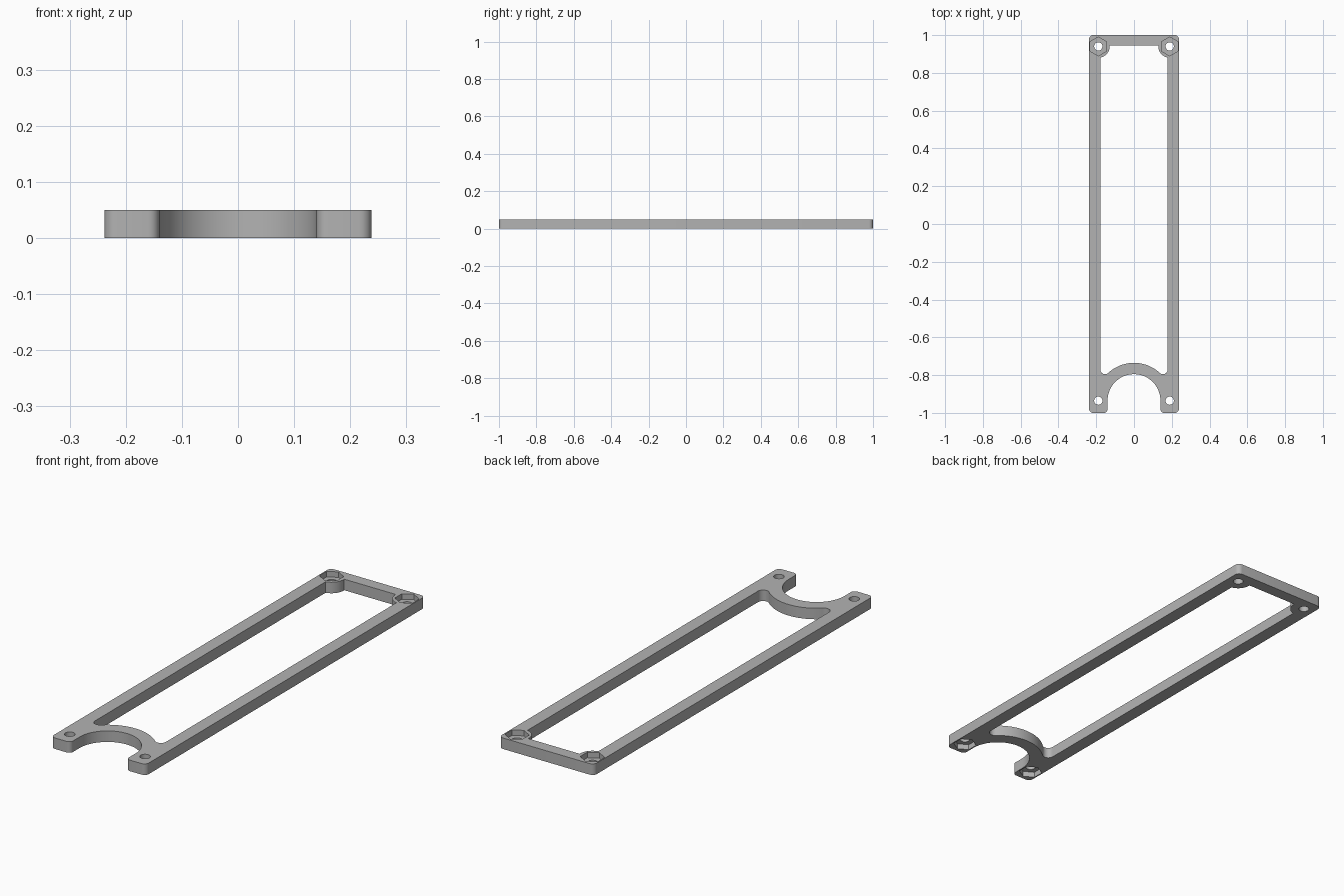
import bpy, bmesh
from math import cos, sin, radians, pi

cube = bpy.data.objects.get("Cube")
if cube:
    bpy.data.objects.remove(cube, do_unlink=True)

THICK = 0.05
POCKET = 0.025
HOLE_X, BACK_Y, FRONT_Y = 0.189, 0.94, -0.935

grey = bpy.data.materials.new("plain grey")
grey.use_nodes = True
colour = (0.45, 0.45, 0.45, 1)
grey.diffuse_color = colour
grey.node_tree.nodes["Principled BSDF"].inputs["Base Color"].default_value = colour


def arc(cx, cy, r, start, end, steps=12):
    angles = [radians(start + (end - start) * i / steps) for i in range(steps + 1)]
    return [(cx + r * cos(a), cy + r * sin(a)) for a in angles]


def mirrored(half):
    """Close a right-hand half outline with its mirror image."""
    return half + [(-x, y) for x, y in reversed(half) if x > 1e-4]


def prism(name, outline, z0, z1):
    bm = bmesh.new()
    face = bm.faces.new([bm.verts.new((x, y, z0)) for x, y in outline])
    top = bmesh.ops.extrude_face_region(bm, geom=[face])["geom"]
    verts = [v for v in top if isinstance(v, bmesh.types.BMVert)]
    bmesh.ops.translate(bm, verts=verts, vec=(0, 0, z1 - z0))
    bmesh.ops.recalc_face_normals(bm, faces=bm.faces)
    mesh = bpy.data.meshes.new(name)
    bm.to_mesh(mesh)
    bm.free()
    mesh.materials.append(grey)
    ob = bpy.data.objects.new(name, mesh)
    bpy.context.collection.objects.link(ob)
    return ob


def cut(target, cutter):
    cutter.hide_render = True
    mod = target.modifiers.new("cut", "BOOLEAN")
    mod.operation, mod.solver, mod.object = "DIFFERENCE", "EXACT", cutter
    bpy.context.view_layer.objects.active = target
    bpy.ops.object.modifier_apply(modifier=mod.name)
    bpy.data.objects.remove(cutter, do_unlink=True)


# Plate with rounded corners and a round notch between the two front feet
outer = (arc(0.216, 0.978, 0.022, 90, 0, 6) + arc(0.216, -0.978, 0.022, 0, -90, 6)
         + arc(0.16, -0.98, 0.02, -90, -180, 6) + arc(0, FRONT_Y, 0.14, 0, 90, 24))
frame = prism("mounting_frame", mirrored(outer), 0, THICK)

# Long opening, leaving round corner bosses at the back and an arch at the front
opening = (arc(HOLE_X, BACK_Y, 0.06, 175, 259) + arc(0.153, -0.77, 0.025, 0, -133)
           + arc(0, FRONT_Y, 0.2, 47, 90, 16))
cut(frame, prism("opening_cutter", mirrored(opening), -0.1, 0.2))

# Screw holes, with nut pockets on top at the back and underneath at the front
for x in (-HOLE_X, HOLE_X):
    for y, z0, z1 in ((BACK_Y, THICK - POCKET, 0.2), (FRONT_Y, -0.1, POCKET)):
        cut(frame, prism("hole_cutter", arc(x, y, 0.022, 0, 345, 23), -0.1, 0.2))
        cut(frame, prism("nut_cutter", arc(x, y, 0.05, 30, 330, 5), z0, z1))

bpy.ops.object.select_all(action="DESELECT")
frame.select_set(True)
bpy.context.view_layer.objects.active = frame
bpy.ops.object.shade_smooth_by_angle(angle=pi / 6)
